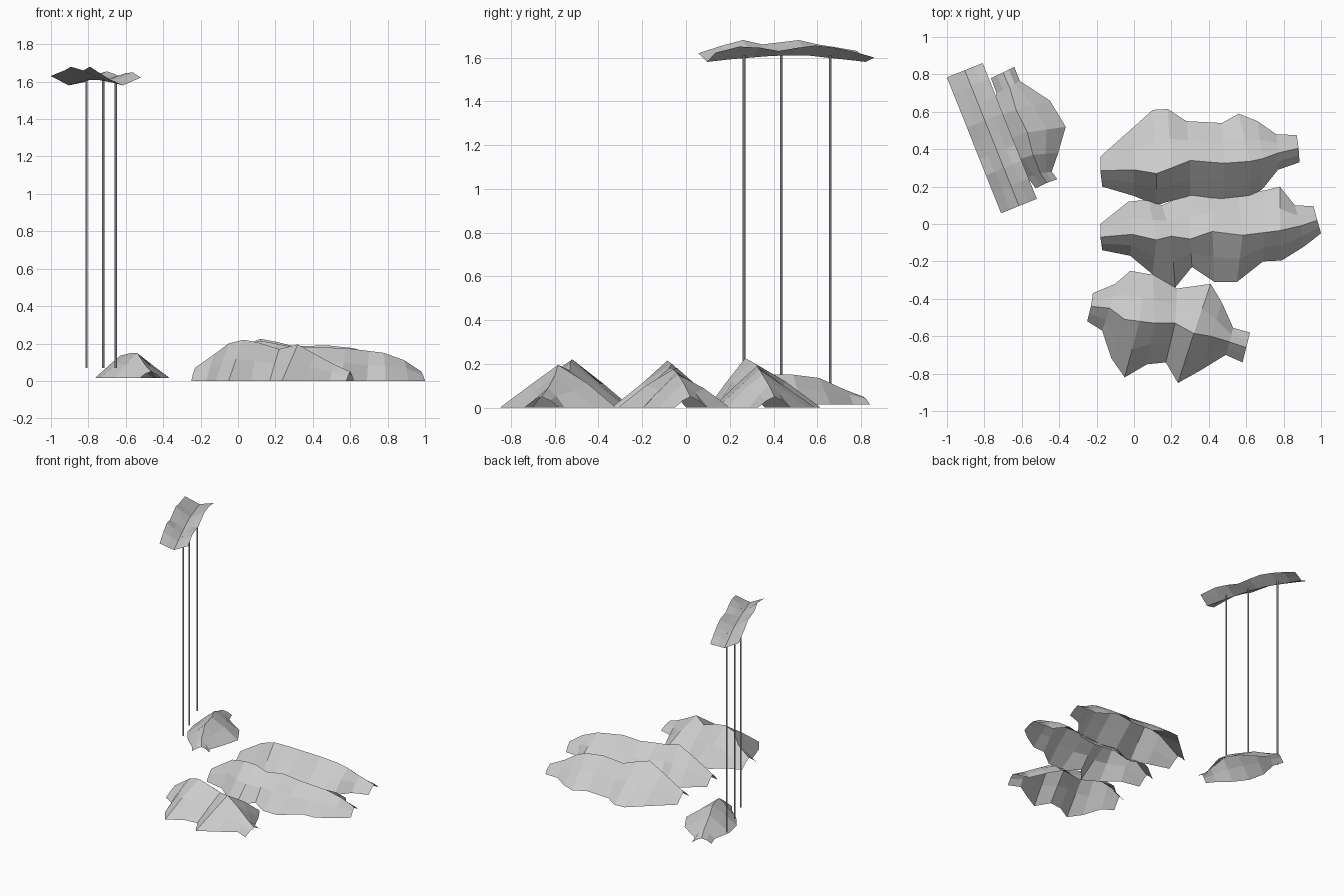
import bpy, bmesh, random
from mathutils import Vector

random.seed(4)

grey = bpy.data.materials.new("stone grey")
grey.diffuse_color = (0.6, 0.6, 0.6, 1)


def add_object(name, bm):
    bmesh.ops.recalc_face_normals(bm, faces=bm.faces)
    if sum(f.normal.z * f.calc_area() for f in bm.faces) < 0:
        bmesh.ops.reverse_faces(bm, faces=bm.faces)
    me = bpy.data.meshes.new(name)
    bm.to_mesh(me)
    bm.free()
    me.materials.append(grey)
    ob = bpy.data.objects.new(name, me)
    bpy.context.collection.objects.link(ob)
    return ob


def skin(name, rows):
    """Flat-shaded sheet through rows of points."""
    bm = bmesh.new()
    grid = [[bm.verts.new(p) for p in row] for row in rows]
    for a, b in zip(grid, grid[1:]):
        for i in range(len(a) - 1):
            bm.faces.new((a[i], b[i], b[i + 1], a[i + 1]))
    return add_object(name, bm)


def ridge(name, stations, base=0.0):
    """Open tent-like hill: each station is north foot, crest, south foot."""
    rows = []
    last = len(stations) - 1
    for k, (nx, ny, cx, cy, cz, sx, sy) in enumerate(stations):
        north, crest, south = Vector((nx, ny, base)), Vector((cx, cy, cz)), Vector((sx, sy, base))
        wobble = 0.0 if k in (0, last) else 0.008
        mid = [a.lerp(b, 0.5) + Vector((0, 0, 0.006 + random.uniform(-wobble, wobble)))
               for a, b in ((north, crest), (crest, south))]
        rows.append([north, mid[0], crest, mid[1], south])
    return skin(name, rows)


# Three large hills
ridge("back_hill", [
    (-0.18, 0.36, -0.18, 0.285, 0.07, -0.17, 0.20),
    (0.00, 0.52, 0.00, 0.29, 0.18, 0.00, 0.15),
    (0.10, 0.61, 0.12, 0.27, 0.225, 0.12, 0.10),
    (0.18, 0.615, 0.20, 0.30, 0.21, 0.20, 0.125),
    (0.28, 0.55, 0.30, 0.34, 0.185, 0.30, 0.14),
    (0.47, 0.54, 0.48, 0.325, 0.19, 0.48, 0.12),
    (0.56, 0.59, 0.62, 0.335, 0.175, 0.62, 0.14),
    (0.66, 0.55, 0.69, 0.35, 0.15, 0.69, 0.19),
    (0.76, 0.48, 0.77, 0.38, 0.10, 0.77, 0.29),
    (0.87, 0.475, 0.88, 0.405, 0.05, 0.885, 0.33)])
ridge("middle_hill", [
    (-0.18, 0.00, -0.18, -0.07, 0.07, -0.17, -0.14),
    (-0.03, 0.12, -0.01, -0.055, 0.18, -0.02, -0.17),
    (0.08, 0.13, 0.12, -0.085, 0.215, 0.10, -0.27),
    (0.15, 0.10, 0.20, -0.065, 0.20, 0.22, -0.34),
    (0.30, 0.17, 0.30, -0.08, 0.18, 0.31, -0.23),
    (0.42, 0.15, 0.42, -0.04, 0.18, 0.43, -0.31),
    (0.55, 0.16, 0.58, -0.06, 0.175, 0.55, -0.31),
    (0.70, 0.18, 0.70, -0.045, 0.16, 0.69, -0.20),
    (0.78, 0.20, 0.78, -0.035, 0.15, 0.79, -0.195),
    (0.86, 0.10, 0.89, -0.01, 0.11, 0.91, -0.12),
    (0.96, 0.095, 0.98, 0.02, 0.05, 1.00, -0.05)])
ridge("front_hill", [
    (-0.22, -0.37, -0.23, -0.44, 0.07, -0.25, -0.52),
    (-0.10, -0.32, -0.13, -0.45, 0.14, -0.17, -0.57),
    (-0.02, -0.25, -0.05, -0.51, 0.20, -0.12, -0.72),
    (0.06, -0.265, 0.03, -0.52, 0.22, -0.05, -0.82),
    (0.10, -0.27, 0.11, -0.53, 0.205, 0.07, -0.75),
    (0.23, -0.345, 0.22, -0.53, 0.17, 0.17, -0.74),
    (0.41, -0.32, 0.32, -0.585, 0.195, 0.235, -0.85),
    (0.47, -0.42, 0.41, -0.60, 0.145, 0.36, -0.78),
    (0.53, -0.555, 0.51, -0.63, 0.09, 0.49, -0.70),
    (0.62, -0.58, 0.60, -0.66, 0.05, 0.58, -0.74)])

# Small hill under the trough, running diagonally
ridge("small_hill", [
    (-0.64, 0.84, -0.70, 0.81, 0.05, -0.765, 0.78),
    (-0.61, 0.765, -0.665, 0.73, 0.08, -0.735, 0.70),
    (-0.45, 0.66, -0.63, 0.61, 0.135, -0.765, 0.56),
    (-0.365, 0.52, -0.57, 0.49, 0.15, -0.735, 0.43),
    (-0.405, 0.38, -0.54, 0.37, 0.15, -0.66, 0.33),
    (-0.44, 0.28, -0.50, 0.27, 0.09, -0.57, 0.25),
    (-0.41, 0.24, -0.465, 0.22, 0.05, -0.525, 0.19)], base=0.015)

# Raised trough: V-shaped sheet sagging at both ends
start, end = Vector((-0.905, 0.822, 0)), Vector((-0.615, 0.096, 0))
side = Vector((0.0955, 0.0385, 0))
heights = [  # position, west edge, middle, east edge
    (0.0, 1.63, 1.58, 1.60), (0.12, 1.645, 1.59, 1.625), (0.25, 1.66, 1.60, 1.645),
    (0.37, 1.68, 1.61, 1.655), (0.48, 1.67, 1.61, 1.645), (0.6, 1.66, 1.607, 1.63),
    (0.72, 1.68, 1.60, 1.645), (0.85, 1.655, 1.592, 1.65), (1.0, 1.62, 1.58, 1.622)]
rows = []
for t, west, mid, east in heights:
    p = start.lerp(end, t)
    pts = [p - side + Vector((0, 0, west)), p + Vector((0, 0, mid)), p + side + Vector((0, 0, east))]
    rows.append([pts[0], pts[0].lerp(pts[1], 0.5), pts[1], pts[1].lerp(pts[2], 0.5), pts[2]])
skin("raised_trough", rows)

# Three thin poles holding the trough
for i, (x, y) in enumerate([(-0.81, 0.66), (-0.72, 0.435), (-0.653, 0.265)]):
    bpy.ops.mesh.primitive_cylinder_add(vertices=8, radius=0.006, depth=1.54,
                                        location=(x, y, 0.07 + 0.77))
    pole = bpy.context.object
    pole.name = f"pole_{i + 1}"
    pole.data.materials.append(grey)
